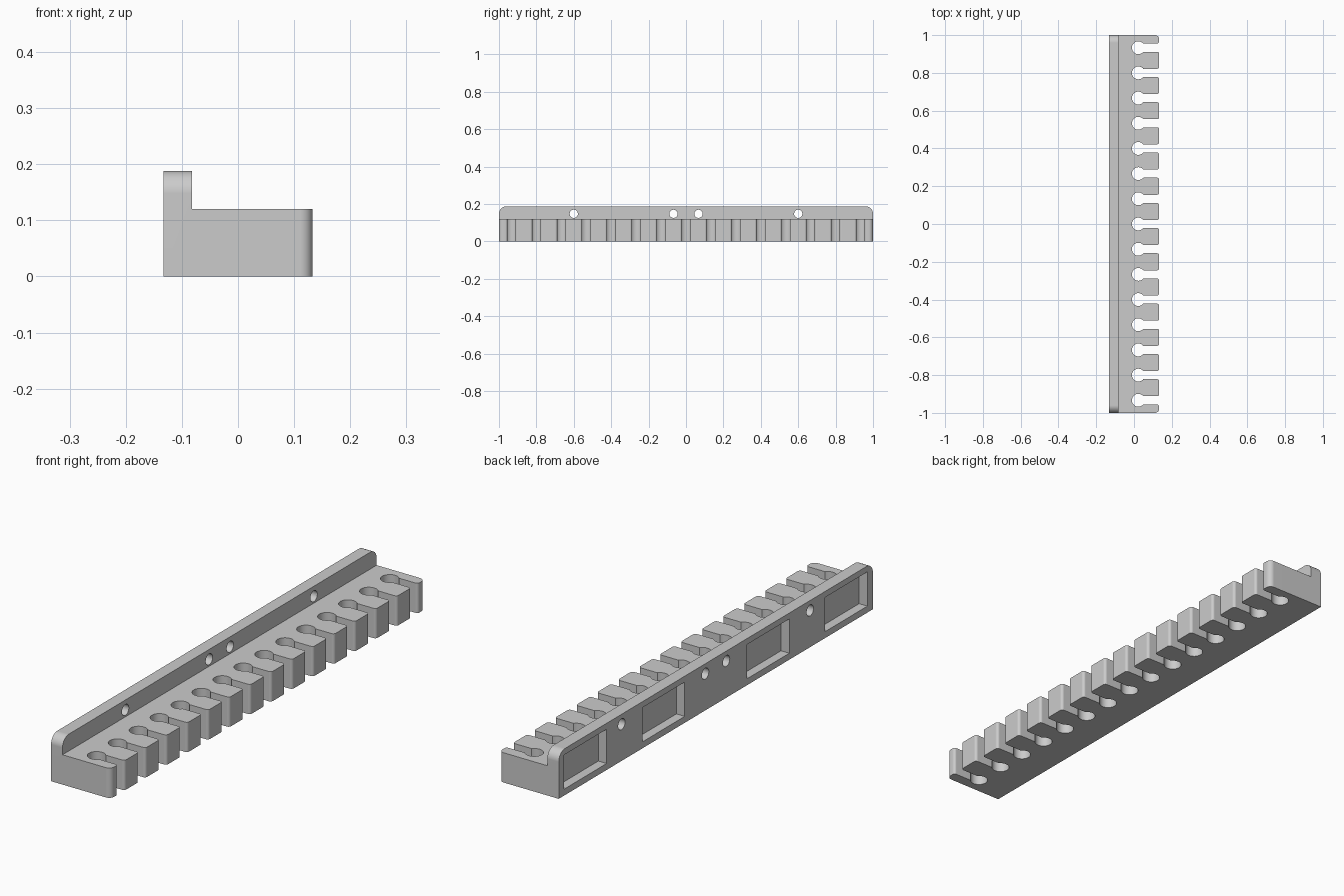
import bpy, bmesh
from math import sin, cos, asin, pi, radians
from mathutils import Vector

if "Cube" in bpy.data.objects:
    bpy.data.objects.remove(bpy.data.objects["Cube"])

BACK, LIP, FRONT = -0.133, -0.082, 0.133   # x of wall back, wall front, tooth tips
SHELF_Z, WALL_Z = 0.12, 0.188
SLOTS, PITCH = 15, 2 / 15
HOLE_X, HOLE_R, SLOT_HALF = 0.023, 0.034, 0.0215

grey = bpy.data.materials.new("plain grey")
grey.use_nodes = True
grey.diffuse_color = (0.6, 0.6, 0.6, 1)
grey.node_tree.nodes["Principled BSDF"].inputs["Base Color"].default_value = grey.diffuse_color


def arc(u, v, r, a0, a1, n=8):
    angles = [radians(a0 + (a1 - a0) * i / n) for i in range(n + 1)]
    return [(u + r * cos(a), v + r * sin(a)) for a in angles]


def prism(name, outline, place, offset):
    """Extrude a closed 2D outline, placed in 3D by a function."""
    bm = bmesh.new()
    face = bm.faces.new([bm.verts.new(place(u, v)) for u, v in outline])
    ext = bmesh.ops.extrude_face_region(bm, geom=[face])
    moved = [g for g in ext["geom"] if isinstance(g, bmesh.types.BMVert)]
    bmesh.ops.translate(bm, verts=moved, vec=Vector(offset))
    bmesh.ops.recalc_face_normals(bm, faces=bm.faces)
    mesh = bpy.data.meshes.new(name)
    bm.to_mesh(mesh)
    bm.free()
    mesh.materials.append(grey)
    obj = bpy.data.objects.new(name, mesh)
    bpy.context.collection.objects.link(obj)
    return obj


def combine(target, tool, operation):
    """Apply a boolean and discard the tool object."""
    mod = target.modifiers.new("combine", 'BOOLEAN')
    mod.operation, mod.solver, mod.object = operation, 'EXACT', tool
    bpy.context.view_layer.objects.active = target
    bpy.ops.object.modifier_apply(modifier=mod.name)
    bpy.data.objects.remove(tool)


def on_side(x):
    return lambda y, z: (x, y, z)


# Back wall with rounded upper ends
r = 0.04
wall = [(-1, 0), (1, 0)] + arc(1 - r, WALL_Z - r, r, 0, 90) + arc(r - 1, WALL_Z - r, r, 90, 180)
rack = prism("slotted_rack", wall, on_side(BACK), (LIP - BACK, 0, 0))

# Screw holes through the wall
for y in (-0.6, -PITCH / 2, PITCH / 2, 0.6):
    hole = prism("screw_hole", arc(y, 0.148, 0.022, 0, 350, 35), on_side(BACK - 0.1), (0.3, 0, 0))
    combine(rack, hole, 'DIFFERENCE')

# Shallow rectangular pockets in the back of the wall
for y in (-0.83, -0.333, 0.333, 0.83):
    low, high = y - 0.135, y + 0.135
    box = [(low, 0.026), (high, 0.026), (high, 0.164), (low, 0.164)]
    pocket = prism("back_pocket", box, on_side(BACK - 0.05), (0.05 + 0.037, 0, 0))
    combine(rack, pocket, 'DIFFERENCE')

# Toothed shelf: rounded tooth tips and keyhole slots
end_r, tip_r = 0.022, 0.011
neck = asin(SLOT_HALF / HOLE_R) * 180 / pi
shelf = [(LIP - 0.008, -1)] + arc(FRONT - end_r, end_r - 1, end_r, -90, 0)
for i in range(SLOTS):
    y = (i - (SLOTS - 1) / 2) * PITCH
    shelf += arc(FRONT - tip_r, y - SLOT_HALF - tip_r, tip_r, 0, 90, 6)
    shelf += arc(HOLE_X, y, HOLE_R, -neck, neck - 360, 28)
    shelf += arc(FRONT - tip_r, y + SLOT_HALF + tip_r, tip_r, -90, 0, 6)
shelf += arc(FRONT - end_r, 1 - end_r, end_r, 0, 90) + [(LIP - 0.008, 1)]
teeth = prism("toothed_shelf", shelf, lambda x, y: (x, y, 0), (0, 0, SHELF_Z))
combine(rack, teeth, 'UNION')

# Smooth the curved walls and keep flat faces flat
bpy.ops.object.select_all(action='DESELECT')
rack.select_set(True)
bpy.context.view_layer.objects.active = rack
bpy.ops.object.shade_smooth_by_angle(angle=radians(30))
weighted = rack.modifiers.new("even normals", 'WEIGHTED_NORMAL')
weighted.keep_sharp = True
